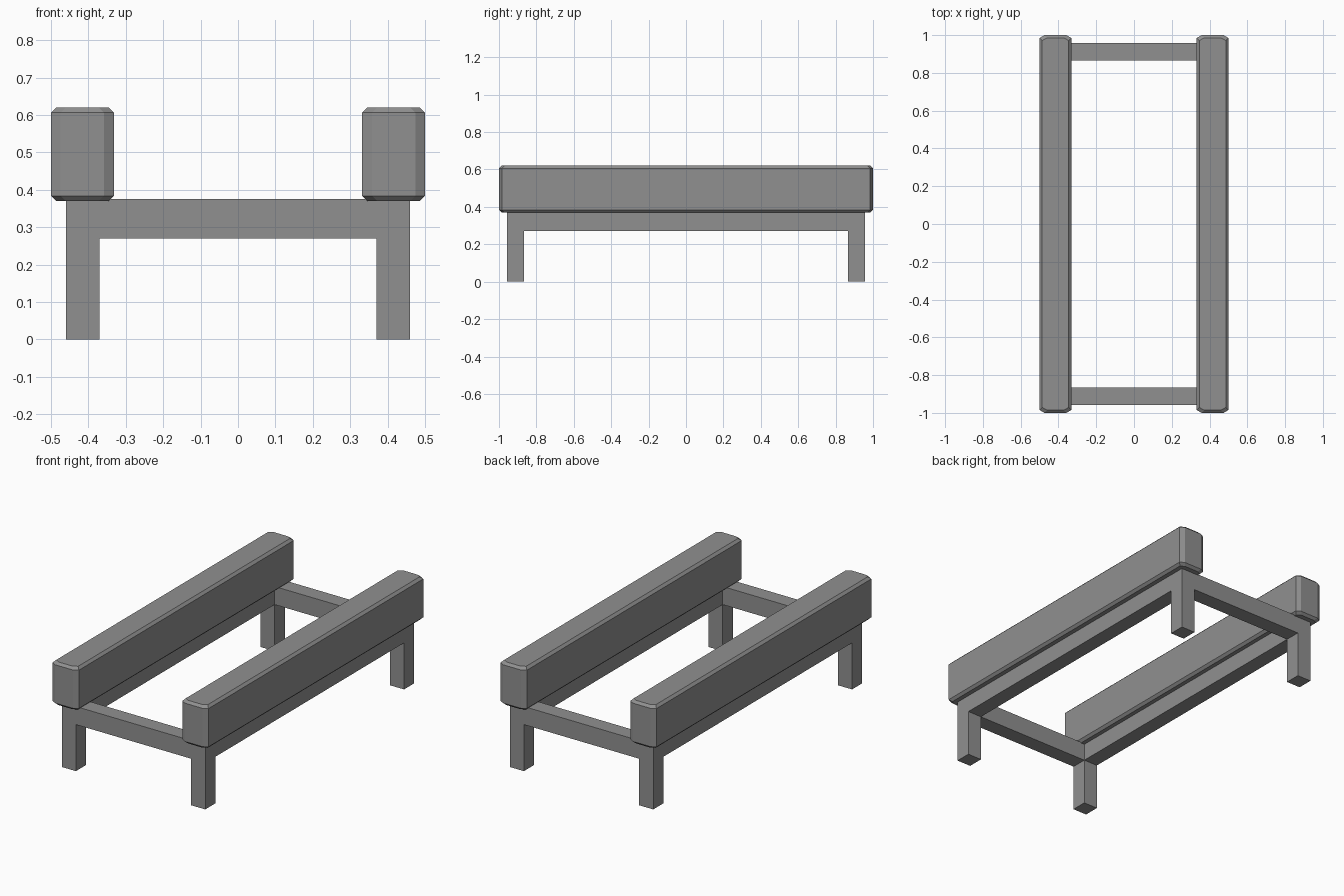
import bpy
import bmesh

cube = bpy.data.objects.get("Cube")
if cube:
    bpy.data.objects.remove(cube, do_unlink=True)

grey = bpy.data.materials.new("mid_grey")
grey.use_nodes = True
colour = (0.28, 0.28, 0.28, 1)
grey.diffuse_color = colour
grey.node_tree.nodes["Principled BSDF"].inputs["Base Color"].default_value = colour


def finish(name, bm):
    bmesh.ops.recalc_face_normals(bm, faces=bm.faces)
    mesh = bpy.data.meshes.new(name)
    bm.to_mesh(mesh)
    bm.free()
    mesh.materials.append(grey)
    obj = bpy.data.objects.new(name, mesh)
    bpy.context.collection.objects.link(obj)
    return obj


def box(name, low, high):
    bm = bmesh.new()
    bmesh.ops.create_cube(bm, size=1)
    for v in bm.verts:
        v.co = [(a + b) / 2 + c * (b - a) for a, b, c in zip(low, high, v.co)]
    return finish(name, bm)


def chamfered_beam(name, centre_x, half_x, half_y, bottom, top):
    """Long beam with cut corners in plan and a chamfer at top and bottom."""
    bm = bmesh.new()
    edge = 0.014
    cut_x, cut_y = 0.026, 0.015
    rings = []
    for z, inset in ((bottom, edge), (bottom + edge, 0), (top - edge, 0), (top, edge)):
        hx, hy = half_x - inset, half_y - inset
        quarter = [(hx, hy - cut_y), (hx - cut_x, hy)]
        plan = quarter + [(-x, y) for x, y in reversed(quarter)]
        plan += [(-x, -y) for x, y in plan]
        rings.append([bm.verts.new((centre_x + x, y, z)) for x, y in plan])
    for lower, upper in zip(rings, rings[1:]):
        for i in range(len(lower)):
            j = (i + 1) % len(lower)
            bm.faces.new((lower[i], lower[j], upper[j], upper[i]))
    bm.faces.new(rings[0])
    bm.faces.new(rings[-1])
    return finish(name, bm)


# Frame dimensions: inner and outer limits of the legs
IN_X, OUT_X = 0.37, 0.46
IN_Y, OUT_Y = 0.865, 0.957
RAIL_LOW, RAIL_TOP = 0.27, 0.375


def span(sign, inner, outer):
    return sorted((sign * inner, sign * outer))


# Four legs
for sx, side in ((1, "left"), (-1, "right")):
    x0, x1 = span(sx, IN_X, OUT_X)
    for sy, end in ((-1, "front"), (1, "back")):
        y0, y1 = span(sy, IN_Y, OUT_Y)
        box(f"{end}_{side}_leg", (x0, y0, 0), (x1, y1, RAIL_TOP))

    # Side rail and the thick beam resting on it
    box(f"{side}_rail", (x0, -IN_Y, RAIL_LOW), (x1, IN_Y, RAIL_TOP))
    chamfered_beam(f"{side}_beam", sx * 0.416, 0.084, 1.0, 0.37, 0.62)

# Cross rails at both ends
for sy, end in ((-1, "front"), (1, "back")):
    y0, y1 = span(sy, IN_Y, OUT_Y)
    box(f"{end}_rail", (-IN_X, y0, RAIL_LOW), (IN_X, y1, RAIL_TOP))
